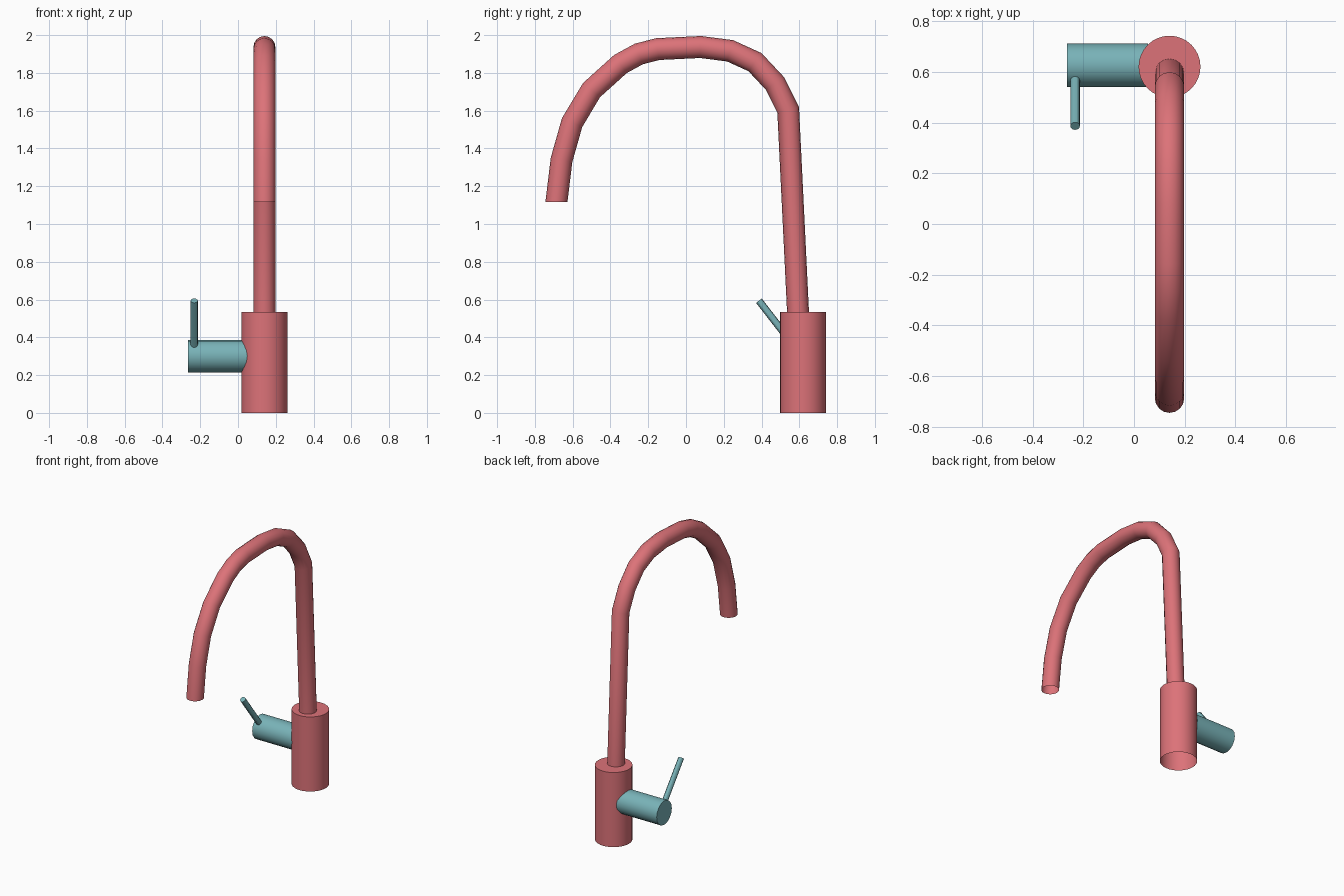
import bpy, math
from mathutils import Vector

if "Cube" in bpy.data.objects:
    bpy.data.objects.remove(bpy.data.objects["Cube"])


def material(name, rgb):
    m = bpy.data.materials.new(name)
    m.diffuse_color = (*rgb, 1)
    m.use_nodes = True
    m.node_tree.nodes["Principled BSDF"].inputs["Base Color"].default_value = m.diffuse_color
    return m


RED = material("red", (0.72, 0.17, 0.19))
TEAL = material("teal", (0.19, 0.45, 0.48))


def tube(name, path, radius, sides, ref, mat, caps=(True, True), end_dirs=None):
    """Sweep a circle along a path with mitred joints; ref is perpendicular to the path."""
    pts = [Vector(p) for p in path]
    u = Vector(ref)
    segs = [(b - a).normalized() for a, b in zip(pts, pts[1:])]
    verts, faces = [], []
    for i, p in enumerate(pts):
        before, after = segs[max(i - 1, 0)], segs[min(i, len(segs) - 1)]
        t = (before + after).normalized()
        if end_dirs and i in (0, len(pts) - 1):
            t = Vector(end_dirs[0 if i == 0 else 1])
        v = t.cross(u) / t.dot(after)
        for k in range(sides):
            a = 2 * math.pi * k / sides
            verts.append(p + radius * (math.cos(a) * u + math.sin(a) * v))
    for i in range(len(segs)):
        for k in range(sides):
            a, b = i * sides + k, i * sides + (k + 1) % sides
            faces.append((a, b, b + sides, a + sides))
    if caps[0]:
        faces.append(tuple(reversed(range(sides))))
    if caps[1]:
        faces.append(tuple(range(len(verts) - sides, len(verts))))
    me = bpy.data.meshes.new(name)
    me.from_pydata(verts, [], faces)
    me.materials.append(mat)
    ob = bpy.data.objects.new(name, me)
    bpy.context.collection.objects.link(ob)
    bpy.ops.object.select_all(action='DESELECT')
    ob.select_set(True)
    bpy.context.view_layer.objects.active = ob
    bpy.ops.object.shade_smooth_by_angle()
    return ob


CX, CY = 0.14, 0.62

# Base column, open underneath
tube("base_body", [(CX, CY, 0), (CX, CY, 0.535)], 0.122, 32, (1, 0, 0), RED,
     caps=(False, True))

# Gooseneck spout, open at the outlet, which is cut level
arc = [(0.593, 0.535), (0.541, 1.603), (0.470, 1.745), (0.365, 1.857),
       (0.233, 1.917), (0.077, 1.937), (-0.150, 1.926), (-0.250, 1.900),
       (-0.347, 1.847), (-0.500, 1.709), (-0.603, 1.537), (-0.659, 1.339),
       (-0.686, 1.116)]
tube("spout", [(CX, y, z) for y, z in arc], 0.058, 16, (1, 0, 0), RED,
     caps=(False, False), end_dirs=((0, 0, 1), (0, 0, -1)))

# Valve housing on the side
tube("valve_housing", [(0.055, 0.625, 0.3), (-0.265, 0.625, 0.3)], 0.086, 16,
     (0, 1, 0), TEAL, caps=(False, True))

# Thin lever rising forward from the housing
tube("lever", [(-0.232, 0.575, 0.35), (-0.232, 0.386, 0.594)], 0.019, 12,
     (1, 0, 0), TEAL)
